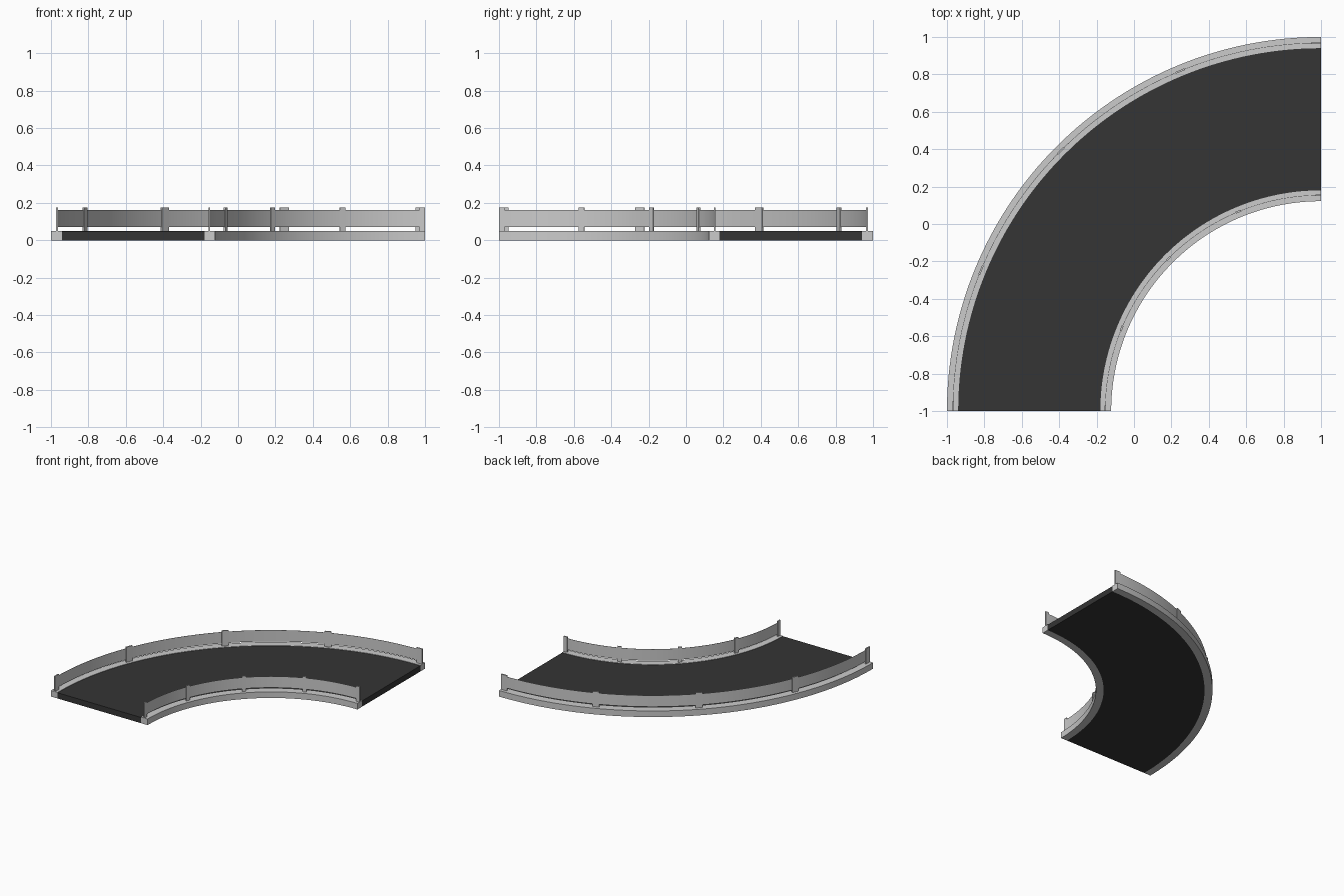
import bpy, bmesh
from math import radians, sin, cos, degrees

if "Cube" in bpy.data.objects:
    bpy.data.objects.remove(bpy.data.objects["Cube"])

CENTRE = (1.0, -1.0)      # centre of the bend
SEGS = 64


def point(r, t, z):
    # t = 0 at the front end of the road, 90 at the right end
    a = radians(t)
    return (CENTRE[0] - r * cos(a), CENTRE[1] + r * sin(a), z)


def sweep(bm, profile, t0, t1, segs, closed=True):
    """Sweep an (r, z) profile around the bend; closed profiles get end caps."""
    rings = []
    for i in range(segs + 1):
        t = t0 + (t1 - t0) * i / segs
        rings.append([bm.verts.new(point(r, t, z)) for r, z in profile])
    n = len(profile)
    for a, b in zip(rings, rings[1:]):
        for j in range(n if closed else n - 1):
            k = (j + 1) % n
            bm.faces.new((a[j], a[k], b[k], b[j]))
    if closed:
        bm.faces.new(rings[0])
        bm.faces.new(rings[-1])


def rect(r0, r1, z0, z1):
    return [(r0, z0), (r1, z0), (r1, z1), (r0, z1)]


def finish(bm, name, smooth=True, mat=None):
    bmesh.ops.recalc_face_normals(bm, faces=bm.faces)
    me = bpy.data.meshes.new(name)
    bm.to_mesh(me)
    bm.free()
    ob = bpy.data.objects.new(name, me)
    bpy.context.collection.objects.link(ob)
    if mat:
        me.materials.append(mat)
    if smooth:
        bpy.ops.object.select_all(action='DESELECT')
        ob.select_set(True)
        bpy.context.view_layer.objects.active = ob
        bpy.ops.object.shade_smooth_by_angle(angle=radians(30))
    return ob


asphalt = bpy.data.materials.new("asphalt")
asphalt.diffuse_color = (0.035, 0.035, 0.035, 1)
asphalt.use_nodes = True
asphalt.node_tree.nodes["Principled BSDF"].inputs["Base Color"].default_value = asphalt.diffuse_color

# Road surface
bm = bmesh.new()
sweep(bm, rect(1.18, 1.94, 0, 0.047), 0, 90, SEGS)
finish(bm, "road", mat=asphalt)

# Each side: name, kerb inner and outer radius, rail radius, post width
for side, r0, r1, rail, width in (("outer", 1.94, 2.0, 1.968, 0.052),
                                  ("inner", 1.122, 1.18, 1.154, 0.03)):
    # Kerb
    bm = bmesh.new()
    sweep(bm, rect(r0, r1, 0, 0.05), 0, 90, SEGS)
    finish(bm, side + "_kerb")

    # Guard rail, a thin sheet
    bm = bmesh.new()
    sweep(bm, rect(rail - 0.001, rail + 0.001, 0.07, 0.163), 0, 90, SEGS)
    finish(bm, side + "_guard_rail")

    # Posts, the end ones flush with the road ends
    bm = bmesh.new()
    half = degrees(width / rail) / 2
    for i in range(5):
        t = min(max(22.5 * i, half), 90 - half)
        sweep(bm, rect(rail - 0.005, rail + 0.005, 0.05, 0.175),
              t - half, t + half, 1)
    finish(bm, side + "_posts", smooth=False)
